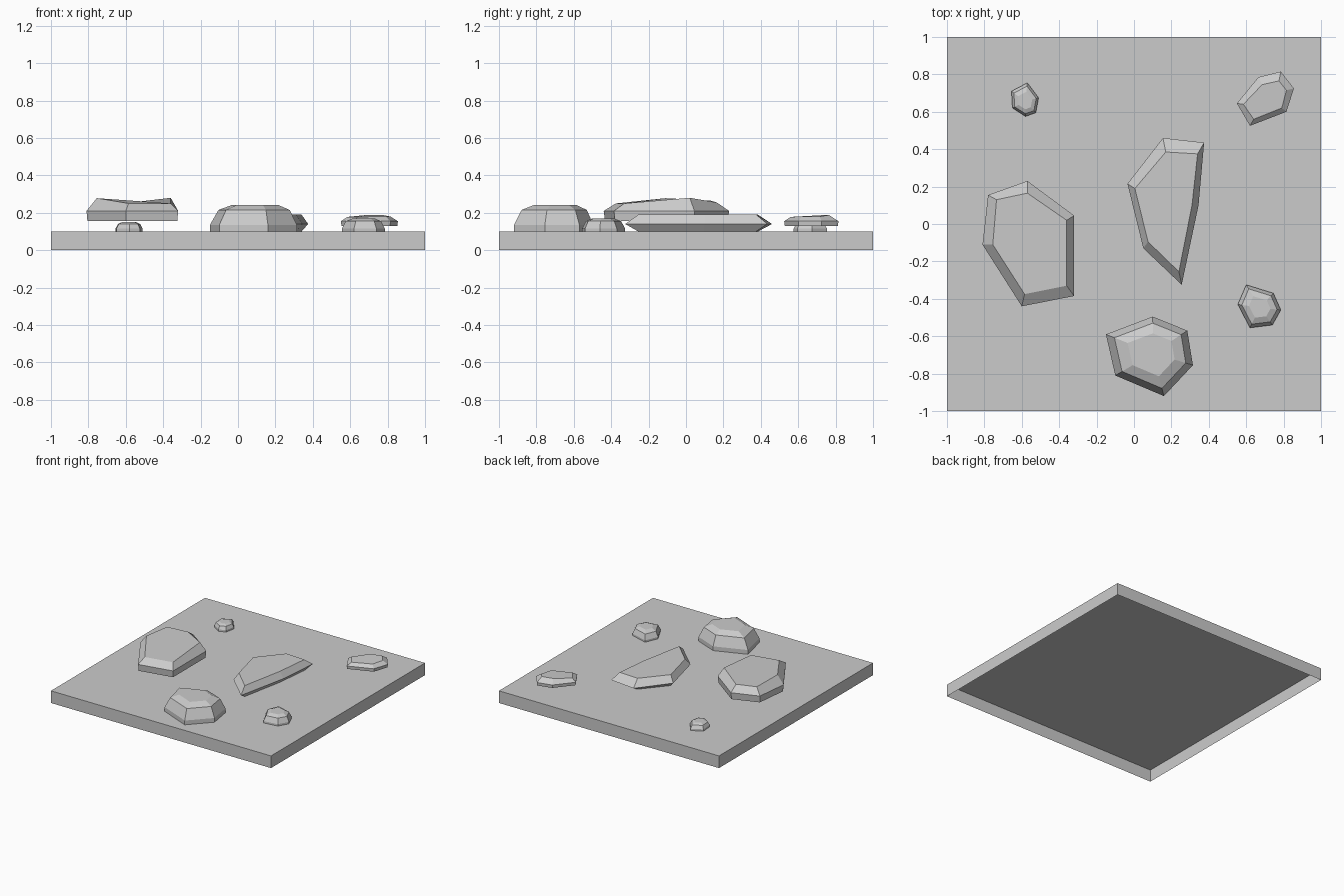
import bpy, bmesh

if "Cube" in bpy.data.objects:
    bpy.data.objects.remove(bpy.data.objects["Cube"])


def ring(outline, scale, z):
    """Outline scaled about its centre at height z."""
    cx = sum(p[0] for p in outline) / len(outline)
    cy = sum(p[1] for p in outline) / len(outline)
    return [(cx + (x - cx) * scale, cy + (y - cy) * scale, z) for x, y in outline]


def stone(name, rings):
    """Flat-faced solid lofted through rings from bottom to top."""
    bm = bmesh.new()
    loops = [[bm.verts.new(p) for p in r] for r in rings]
    n = len(loops[0])
    for a, b in zip(loops, loops[1:]):
        for i in range(n):
            j = (i + 1) % n
            bm.faces.new((a[i], a[j], b[j], b[i]))
    bm.faces.new(loops[0])
    bm.faces.new(loops[-1])
    bmesh.ops.recalc_face_normals(bm, faces=bm.faces)
    me = bpy.data.meshes.new(name)
    bm.to_mesh(me)
    bm.free()
    ob = bpy.data.objects.new(name, me)
    bpy.context.collection.objects.link(ob)
    return ob


# ground slab, open underneath
bm = bmesh.new()
bmesh.ops.create_cube(bm, size=1)
bmesh.ops.delete(bm, geom=[f for f in bm.faces if f.normal.z < -0.5], context='FACES')
bmesh.ops.scale(bm, vec=(2, 2, 0.1), verts=bm.verts)
bmesh.ops.translate(bm, vec=(0, 0, 0.05), verts=bm.verts)
me = bpy.data.meshes.new("ground_slab")
bm.to_mesh(me)
bm.free()
bpy.context.collection.objects.link(bpy.data.objects.new("ground_slab", me))

# large left stone with a tilted top
left = [(-.78, .155), (-.57, .23), (-.32, .045), (-.32, -.385), (-.60, -.44), (-.81, -.11)]
left_top = [(-.735, .13, .265), (-.57, .165, .255), (-.36, .02, .28),
            (-.36, -.33, .25), (-.585, -.375, .25), (-.755, -.11, .278)]
stone("large_left_stone", [ring(left, .98, .155), ring(left, 1, .21), left_top])

# long middle stone, bevelled above and below
long_outer = [(-.035, .215), (.155, .46), (.375, .435), (.345, .1), (.255, -.325), (.05, -.13)]
long_inner = [(.005, .19), (.17, .385), (.34, .375), (.31, .1), (.24, -.255), (.075, -.095)]
stone("long_middle_stone", [ring(long_inner, 1, .1), ring(long_outer, 1, .14),
                            ring(long_inner, 1, .19)])

# domed front stone
front = [(-.15, -.59), (.10, -.495), (.285, -.57), (.315, -.755), (.16, -.92), (-.10, -.81)]
stone("front_stone", [ring(front, 1, .1), ring(front, 1, .135),
                      ring(front, .82, .215), ring(front, .54, .241)])

# small domed stones
right = [(.6, -.325), (.745, -.37), (.785, -.46), (.74, -.54), (.62, -.555), (.555, -.43)]
stone("small_right_stone", [ring(right, 1, .1), ring(right, 1, .115),
                            ring(right, .82, .155), ring(right, .5, .17)])
back = [(-.655, .71), (-.57, .755), (-.51, .675), (-.525, .595), (-.58, .575), (-.65, .62)]
stone("small_back_stone", [ring(back, 1, .1), ring(back, 1, .115),
                           ring(back, .82, .14), ring(back, .52, .15)])

# flat back right stone
flat = [(.55, .645), (.665, .785), (.785, .815), (.855, .725), (.815, .6), (.62, .525)]
flat_top = [(.585, .64, .178), (.685, .745, .188), (.775, .765, .188),
            (.815, .715, .18), (.79, .62, .18), (.64, .56, .178)]
stone("flat_back_stone", [ring(flat, .98, .13), ring(flat, 1, .155), flat_top])
